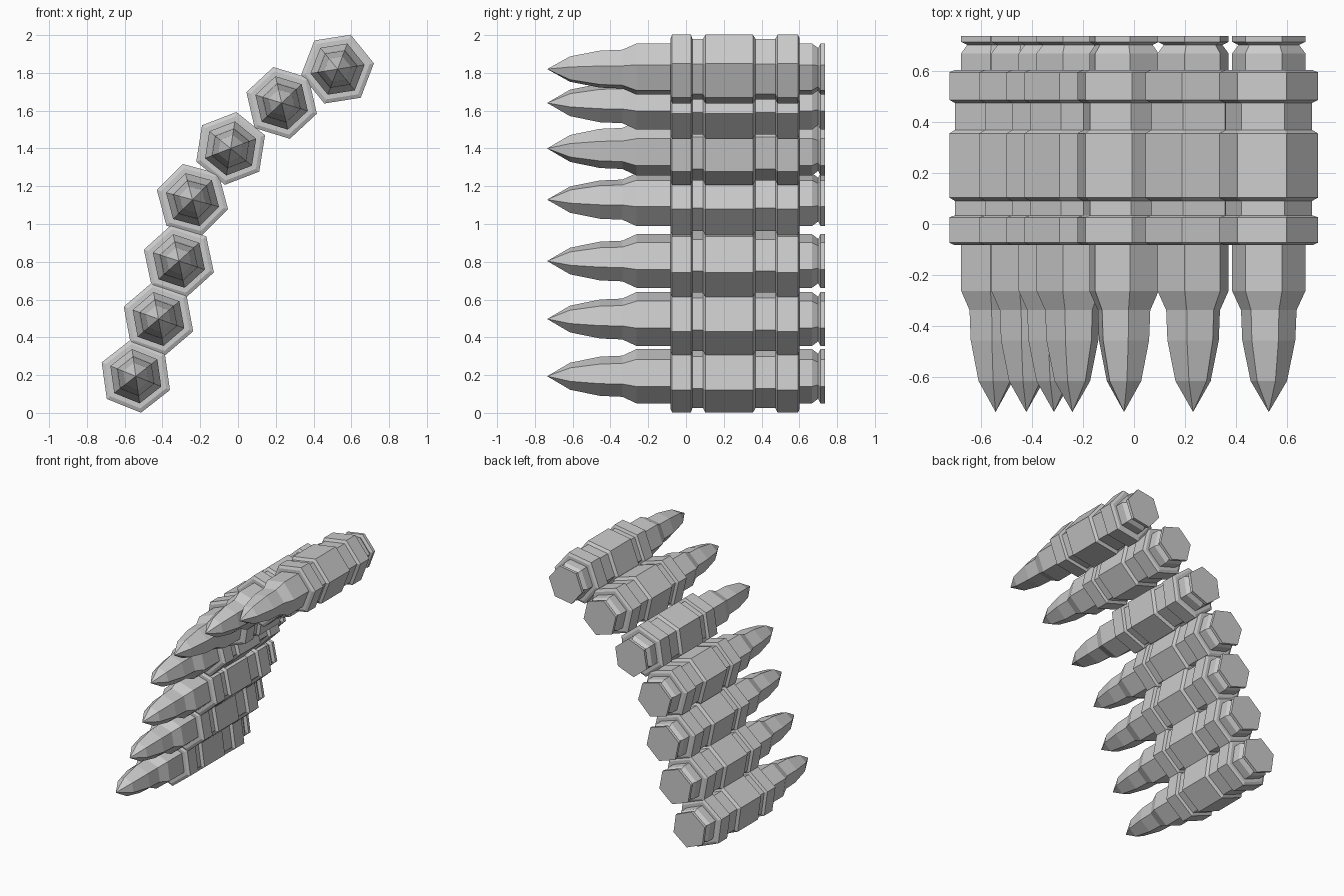
import bpy, bmesh
from math import cos, sin, radians, tau

if "Cube" in bpy.data.objects:
    bpy.data.objects.remove(bpy.data.objects["Cube"])

SIDES = 6

# Profiles along the round, as (y, radius), from tip to base
BULLET = [(-.735, 0), (-.614, .072), (-.455, .105), (-.337, .110)]
CASING = [(-.337, .110), (-.262, .145), (.667, .145), (.700, .120),
          (.712, .145), (.735, .145), (.735, 0)]
LINK = [(-.083, .145), (-.083, .172), (-.073, .195), (.026, .195),
        (.034, .171), (.090, .171), (.103, .195), (.354, .195),
        (.368, .171), (.473, .171), (.485, .195), (.593, .195),
        (.602, .172), (.602, .145)]

# Belt path: (x, z, roll in degrees) of each round
ROUNDS = [(-.541, .194, -22), (-.421, .497, -19.5), (-.313, .804, -18),
          (-.241, 1.129, -15), (-.039, 1.400, 21), (.231, 1.641, -17),
          (.527, 1.820, 9)]


def lathe(name, profile, x, z, roll):
    """Revolve a profile around the y axis with flat sides."""
    bm = bmesh.new()
    rings = []
    for y, r in profile:
        if r == 0:
            rings.append([bm.verts.new((0, y, 0))] * SIDES)
        else:
            rings.append([bm.verts.new((r * cos(tau * i / SIDES), y,
                                        r * sin(tau * i / SIDES)))
                          for i in range(SIDES)])
    for a, b in zip(rings, rings[1:]):
        if b[0] is b[1]:                      # flat end cap
            bmesh.ops.delete(bm, geom=[b[0]], context='VERTS')
            bm.faces.new(a)
            continue
        for i in range(SIDES):
            j = (i + 1) % SIDES
            quad = [a[i], a[j], b[j], b[i]]
            bm.faces.new(list(dict.fromkeys(quad)))
    bmesh.ops.recalc_face_normals(bm, faces=bm.faces)
    mesh = bpy.data.meshes.new(name)
    bm.to_mesh(mesh)
    bm.free()
    obj = bpy.data.objects.new(name, mesh)
    obj.location = (x, 0, z)
    obj.rotation_euler = (0, -radians(roll), 0)
    bpy.context.collection.objects.link(obj)
    return obj


# Each round: pointed bullet, necked casing with rim, ribbed belt link
for n, (x, z, roll) in enumerate(ROUNDS, 1):
    lathe(f"bullet_{n}", BULLET, x, z, roll)
    lathe(f"casing_{n}", CASING, x, z, roll)
    lathe(f"belt_link_{n}", LINK, x, z, roll)
